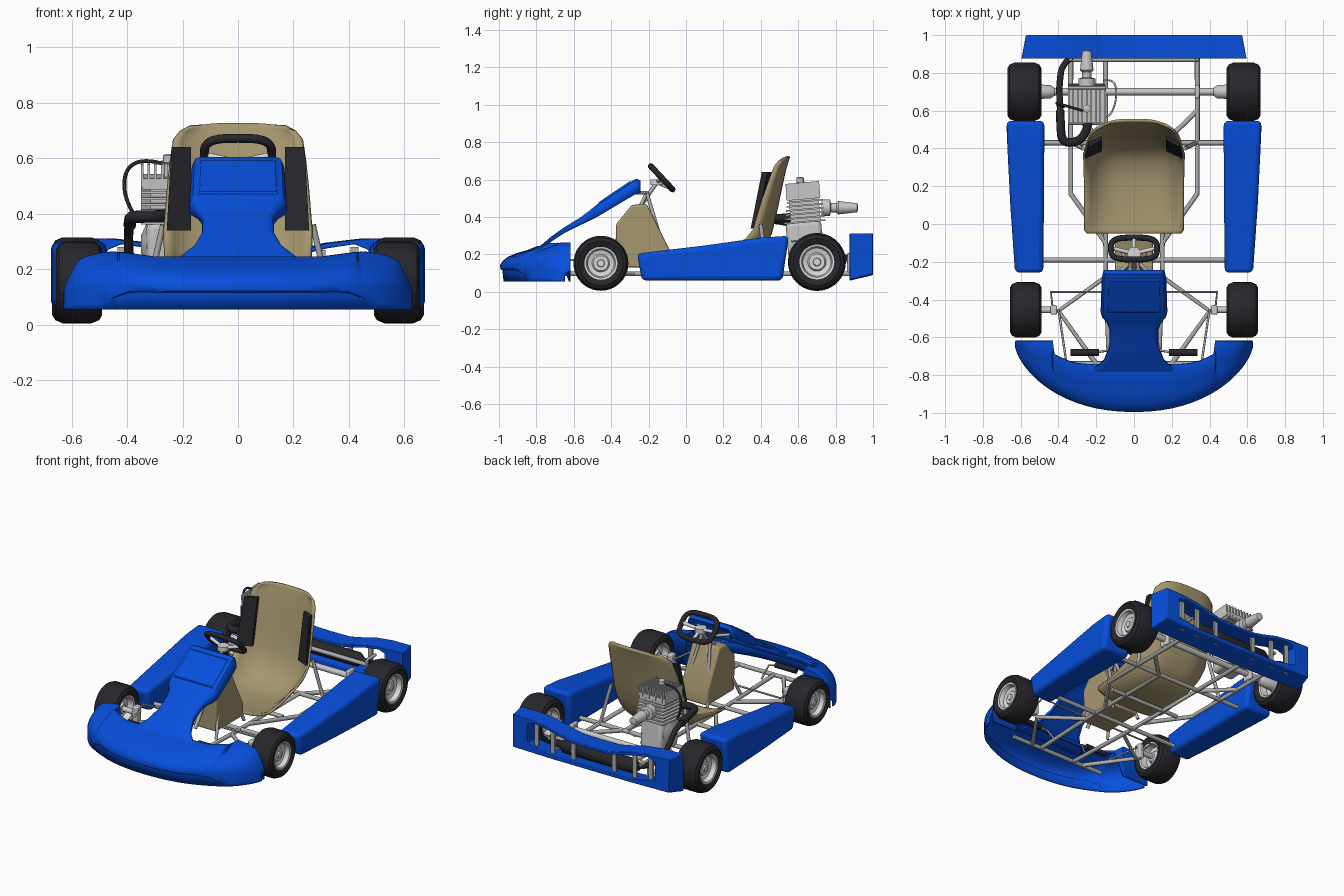
import bpy
import bmesh
from math import sin, cos, pi, radians, copysign
from mathutils import Vector, Matrix, Euler

default_cube = bpy.data.objects.get("Cube")
if default_cube:
    bpy.data.objects.remove(default_cube, do_unlink=True)


def material(name, red, green, blue):
    mat = bpy.data.materials.new(name)
    mat.use_nodes = True
    color = (red, green, blue, 1)
    mat.diffuse_color = color
    mat.node_tree.nodes["Principled BSDF"].inputs["Base Color"].default_value = color
    return mat


BLUE = material("blue plastic", .002, .078, .72)
TAN = material("tan shell", .38, .31, .16)
BLACK = material("black rubber", .02, .02, .025)
STEEL = material("steel tube", .42, .42, .41)
ALLOY = material("light alloy", .58, .58, .58)
WHITE = material("pale wheel metal", .7, .7, .7)


def finish(name, bm, mat, angle=35, bevel=0, thick=0, segments=3):
    """Turn a bmesh into a linked object with its modifiers and shading."""
    bmesh.ops.recalc_face_normals(bm, faces=bm.faces)
    mesh = bpy.data.meshes.new(name)
    bm.to_mesh(mesh)
    bm.free()
    mesh.materials.append(mat)
    obj = bpy.data.objects.new(name, mesh)
    bpy.context.collection.objects.link(obj)
    bpy.ops.object.select_all(action="DESELECT")
    obj.select_set(True)
    bpy.context.view_layer.objects.active = obj
    bpy.ops.object.shade_smooth_by_angle(angle=radians(angle))
    if thick:
        solid = obj.modifiers.new("thickness", "SOLIDIFY")
        solid.thickness, solid.offset = thick, 0
    if bevel:
        mod = obj.modifiers.new("soft edges", "BEVEL")
        mod.width, mod.segments = bevel, segments


def loft(rings, ring_closed=True, path_closed=False):
    """Skin a row of point rings."""
    bm = bmesh.new()
    rows = [[bm.verts.new(p) for p in ring] for ring in rings]
    n = len(rows[0])
    pairs = list(zip(rows, rows[1:])) + ([(rows[-1], rows[0])] if path_closed else [])
    for a, b in pairs:
        for i in range(n if ring_closed else n - 1):
            j = (i + 1) % n
            bm.faces.new((a[i], a[j], b[j], b[i]))
    if ring_closed and not path_closed:
        bm.faces.new(rows[0])
        bm.faces.new(rows[-1])
    return bm


def lathe(name, profile, place, mat, axis="X", steps=40, hollow=False):
    """Spin (along, radius) pairs round an axis."""
    turn = {"X": Matrix(), "Y": Matrix.Rotation(pi / 2, 4, "Z"),
            "Z": Matrix.Rotation(-pi / 2, 4, "Y")}[axis]
    rings = [[Vector(place) + turn @ Vector((a, r * cos(2 * pi * k / steps), r * sin(2 * pi * k / steps)))
              for k in range(steps)] for a, r in profile]
    finish(name, loft(rings, path_closed=hollow), mat)


def box(name, place, size, mat, turn=(0, 0, 0), bevel=0):
    bm = bmesh.new()
    spin = Euler([radians(t) for t in turn]).to_matrix().to_4x4()
    bmesh.ops.create_cube(bm, size=1, matrix=Matrix.Translation(place) @ spin @ Matrix.Diagonal((*size, 1)))
    finish(name, bm, mat, bevel=bevel)


def tubes(name, paths, radius, mat, both=False, smooth=False, closed=False):
    """Round tubes along paths, optionally repeated on the other side."""
    curve = bpy.data.curves.new(name, "CURVE")
    curve.dimensions = "3D"
    curve.bevel_depth, curve.bevel_resolution = radius, 3
    curve.use_fill_caps = True
    flips = (1, -1) if both else (1,)
    for path in paths:
        for flip in flips:
            line = curve.splines.new("NURBS" if smooth else "POLY")
            line.points.add(len(path) - 1)
            for point, (x, y, z) in zip(line.points, path):
                point.co = (x * flip, y, z, 1)
            line.use_cyclic_u = closed
            if smooth:
                line.order_u, line.use_endpoint_u = 3, not closed
    temp = bpy.data.objects.new(name, curve)
    bpy.context.collection.objects.link(temp)
    bpy.context.view_layer.update()
    mesh = bpy.data.meshes.new_from_object(temp.evaluated_get(bpy.context.evaluated_depsgraph_get()))
    bpy.data.objects.remove(temp, do_unlink=True)
    bm = bmesh.new()
    bm.from_mesh(mesh)
    bpy.data.meshes.remove(mesh)
    finish(name, bm, mat, angle=50)


# Wheels: hollow tyre, dished rim and hub
TYRE = [(-.8, .57), (-.94, .68), (-1, .81), (-.87, .93), (-.58, 1), (.58, 1), (.87, .93), (1, .81), (.94, .68), (.8, .57)]
RIM = [(-.6, .2), (-.3, .3), (-.35, .48), (-.84, .53), (-.87, .6), (.87, .6), (.84, .53),
       (.5, .48), (.42, .32), (.55, .27), (.55, .14), (.65, .12), (.65, .01)]
for end, x, y, z, half, radius in (("rear", .58, .7, .16, .09, .155), ("front", .573, -.455, .153, .083, .147)):
    for side, flip in (("left", 1), ("right", -1)):
        for part, shape, mat in (("tyre", TYRE, BLACK), ("rim", RIM, WHITE)):
            lathe(f"{end}_{side}_{part}", [(a * half * flip, r * radius) for a, r in shape], (x * flip, y, z), mat,
                  hollow=part == "tyre")
        if end == "rear":
            lathe(f"{side}_axle_hub", [(.42 * flip, .02), (.44 * flip, .035), (.53 * flip, .04)], (0, y, z), ALLOY)
lathe("rear_axle", [(-.53, .019), (.53, .019)], (0, .7, .16), ALLOY, steps=20)

# Front fairing: wide crescent shell
SECTION = [(0, 1), (.2, .99), (.43, .87), (.65, .79), (.83, .69), (.95, .57), (1, .45), (.99, .37), (.95, .34), (.92, 0)]
stations = [-.625, -.622, -.615] + [-.6 + .025 * i for i in range(7)] + [-.432, -.425] + [-.4 + .05 * i for i in range(9)]
stations += [-x for x in reversed(stations[:-1])]
rings = []
for x in stations:
    ax = abs(x)
    front = -.64 - .35 * max(0, 1 - (ax / .626) ** 2.2) ** .65
    back = -.622 if ax > .43 else -.745 + .055 * max(0, (ax - .25) / .175) ** 2
    height = .187 * max(0, 1 - (ax / .627) ** 9) ** .35 + .022 * max(0, min(1, (ax - .3) / .15)) * (ax < .59)
    ring = [(x, back, .055 + height * (0 if ax > .43 else .93))]
    blend = max(0, min(1, (ax - .38) / .12))
    for s, h in SECTION:
        if h < .4:
            s += (1 - s) * blend
            h *= 1 - .7 * blend
        ring.append((x, back + (front - back) * s, .055 + height * h))
    rings.append(ring)
finish("front_fairing", loft(rings, ring_closed=False), BLUE, angle=45, thick=.01)

# Upright front panel with a recessed plate
PANEL = [(-.82, .215, .27, .01), (-.77, .247, .21, .015), (-.72, .29, .155, .02), (-.65, .34, .126, .025),
         (-.56, .395, .124, .035), (-.52, .425, .14, .045), (-.49, .45, .165, .055), (-.465, .468, .172, .06),
         (-.29, .586, .166, .075), (-.265, .6, .161, .075), (-.245, .59, .155, .06)]
rings = [[(w * u, y, z - d * drop) for u, drop in
          ((-1, 1), (-.98, .3), (-.93, .07), (-.84, 0), (.84, 0), (.93, .07), (.98, .3), (1, 1))]
         for y, z, w, d in PANEL]
bm = loft(rings, ring_closed=False)
bmesh.ops.recalc_face_normals(bm, faces=bm.faces)
plate = [f for f in bm.faces if abs(f.calc_center_median().x) < .01 and -.4 < f.calc_center_median().y < -.35]
bmesh.ops.inset_region(bm, faces=plate, thickness=.01, depth=-.006)
finish("front_panel", bm, BLUE, thick=.01)

# Side pods
POD = [(-.235, -.262, .48, .63, .205), (.1, .1, .477, .655, .248), (.4, .4, .475, .67, .29), (.515, .55, .475, .675, .3)]
for side, flip in (("left", 1), ("right", -1)):
    rings = [[(a * flip, low, .06), (b * flip, low, .06), (b * flip, top, z), (a * flip, top, z)]
             for low, top, a, b, z in POD]
    finish(f"{side}_side_pod", loft(rings), BLUE, bevel=.024)

# Rear bumper: a hollow ring with a wavy top edge
OUTER = [(0, .25), (.13, .252), (.22, .27), (.32, .295), (.45, .31), (.59, .312), (.59, .065), (.3, .06), (0, .06)]
INNER = [(0, .23), (.13, .232), (.22, .25), (.32, .275), (.42, .29), (.47, .27), (.47, .13), (.3, .1), (0, .1)]


def both_halves(half):
    return half + [(-x, z) for x, z in reversed(half[1:-1])]


rings = [[(xo * 1.01, .875, zo), (xo * .97, 1, zo + (.03 if zo < .1 else 0)),
          (xi, 1, zi + (.015 if zo < .1 else 0)), (xi, .875, zi)]
         for (xo, zo), (xi, zi) in zip(both_halves(OUTER), both_halves(INNER))]
finish("rear_bumper", loft(rings, path_closed=True), BLUE, bevel=.004, segments=2)

# Seat shell: raised bolsters along a curved back
SEAT = [(-.05, .13, .245, 0, .04), (-.035, .127, .26, 0, .05), (.08, .122, .26, 0, .07), (.22, .12, .26, 0, .11),
        (.33, .14, .262, -.01, .14), (.41, .205, .265, -.045, .13), (.455, .32, .26, -.075, .07),
        (.485, .45, .252, -.075, .04), (.51, .57, .242, -.065, .02), (.53, .66, .23, -.055, .01),
        (.545, .71, .205, -.045, -.01), (.55, .725, .17, -.035, -.01)]
rings = []
for y, z, w, dy, dz in SEAT:
    us = [i / 8 for i in range(-8, 9)]
    rings.append([(w * copysign(abs(u) ** .85, u), y + dy * abs(u) ** 3, z + dz * abs(u) ** 3) for u in us])
finish("seat", loft(rings, ring_closed=False), TAN, angle=60, thick=.014)
for side, flip in (("left", 1), ("right", -1)):
    rings = [[(outer * flip, y, z), (.17 * flip, y + .04, z), (.17 * flip, y + .06, z), (outer * flip, y + .03, z)]
             for outer, y, z in ((.257, .346, .34), (.24, .405, .64))]
    finish(f"{side}_seat_pad", loft(rings), BLACK)

# Tank under the steering column
TANK = [(-.37, .13), (-.375, .36), (-.29, .465), (-.21, .47), (-.085, .22), (-.08, .13)]
finish("tank", loft([[(x, y, z) for y, z in TANK] for x in (-.1, .1)]), TAN, bevel=.012)

# Steering wheel, spokes and column
centre = Vector((0, -.13, .61))
tilt = Vector((0, -.68, .73))
normal = Vector((0, .73, .68))
rim = []
for k in range(32):
    a = 2 * pi * k / 32
    c, s = cos(a), sin(a)
    rim.append(centre + Vector((.122 * copysign(abs(c) ** .6, c), 0, 0)) + tilt * .085 * copysign(abs(s) ** .6, s))
tubes("steering_wheel", [rim], .016, BLACK, closed=True)
hub = centre - normal * .035
tubes("steering_spokes", [[hub, centre + Vector((.11, 0, 0))], [hub, centre - tilt * .08]], .011, WHITE, both=True)
lathe("steering_hub", [(-.015, .035), (.015, .035)], hub, WHITE, "Z", 20)
tubes("steering_column", [[hub, (0, -.45, .16)]], .012, STEEL)
tubes("column_supports", [[(.1, -.08, .1), (.03, -.21, .53)], [(.03, -.21, .53), (.12, -.3, .53)],
                          [(.12, -.4, .1), (.03, -.21, .53)]], .01, STEEL, both=True)

# Tube chassis
Z = .097
tubes("chassis_rails", [
    [(.335, .9, Z), (.335, .16, Z), (.15, -.1, Z), (.15, -.28, Z), (.4, -.46, Z), (.2, -.74, Z)],
    [(.15, -.25, Z), (.13, -.74, Z)],
    [(.15, -.1, Z), (.15, .42, Z), (.335, .6, Z)]], .0135, STEEL, both=True)
tubes("engine_rail", [[(-.15, .42, Z), (-.15, .87, Z)]], .0135, STEEL)
tubes("chassis_cross_tubes", [[(-w, y, z), (w, y, z)] for w, y, z in
                              ((.52, .43, Z), (.52, -.19, Z), (.34, .87, .17), (.26, .1, Z), (.35, -.74, Z))],
      .0135, STEEL)
tubes("struts", [[(.33, .43, Z), (.27, .4, .36)], [(.335, .87, Z), (.335, .87, .2), (.335, .96, .2)],
                 [(.335, .7, Z), (.335, .7, .2)], [(.5, -.15, Z), (.5, .4, Z)]], .011, STEEL, both=True)
for side, flip in (("left", 1), ("right", -1)):
    for place, x, height in (("inner", .15, .17), ("middle", .3, .19), ("outer", .42, .2)):
        box(f"{side}_{place}_bumper_stay", (x * flip, .965, .08 + height / 2), (.03, .012, height), STEEL)
    box(f"{side}_bearing", (.335 * flip, .7, .16), (.025, .07, .09), ALLOY, bevel=.008)
    box(f"{side}_steering_knuckle", (.425 * flip, -.455, .15), (.035, .05, .1), ALLOY, bevel=.008)
    lathe(f"{side}_stub_axle", [(.42 * flip, .017), (.55 * flip, .017)], (0, -.455, .153), ALLOY, steps=16)
tubes("tie_rods", [[(0, -.36, .17), (.44, -.36, .17), (.43, -.45, .15)]], .006, STEEL, both=True)
tubes("pedal_rods", [[(.36, -.72, .17), (.4, -.45, .17)], [(.12, -.62, .11), (.14, -.67, .19), (.2, -.68, .2)]],
      .006, STEEL, both=True)
tubes("pedals", [[(.185, -.68, .2), (.335, -.68, .2)]], .018, BLACK, both=True)

# Engine: crankcase, finned barrel and head, plug and intake
ex, ey = -.25, .635
box("crankcase", (ex, ey, .28), (.16, .19, .2), ALLOY, (5, 0, 0), .025)
box("barrel_core", (ex, ey, .43), (.13, .16, .14), ALLOY, (5, 0, 0))
for i in range(6):
    box(f"barrel_fin_{i}", (ex, ey, .375 + .022 * i), (.2, .22 - .006 * i, .009), ALLOY, (5, 0, 0))
box("engine_head", (ex, ey - .01, .515), (.19, .18, .04), ALLOY, (5, 0, 0))
for i in range(9):
    box(f"head_fin_{i}", (ex + .024 * (i - 4), ey - .01, .545), (.009, .18, .08), ALLOY, (5, 0, 0))
lathe("spark_plug", [(0, .018), (.07, .016), (.075, .02), (.1, .02), (.105, .01)], (ex, ey - .025, .51), ALLOY, "Z", 16)
lathe("intake", [(-.03, .045), (.015, .045), (.02, .024), (.05, .026), (.06, .036), (.16, .024), (.165, .01)],
      (ex, .755, .45), ALLOY, "Y", 24)
lathe("clutch_cover", [(-.1, .03), (-.08, .075), (-.04, .08)], (ex, ey, .29), ALLOY, steps=28)

# Exhaust, muffler and hoses
tubes("exhaust_bend", [[(-.24, .56, .4), (-.25, .45, .39), (-.38, .42, .39), (-.39, .53, .38), (-.39, .6, .36)]],
      .023, BLACK, smooth=True)
tubes("exhaust_tail", [[(-.39, .58, .365), (-.395, .68, .35), (-.395, .74, .26), (-.38, .86, .17), (-.28, .92, .16)]],
      .017, BLACK, smooth=True)
lathe("muffler", [(-.3, .02), (-.26, .045), (.24, .045), (.28, .02), (.33, .02)], (0, .92, .16), BLACK, steps=24)
tubes("fuel_hose", [[(-.27, .6, .58), (-.34, .62, .6), (-.41, .64, .56), (-.41, .64, .45), (-.37, .62, .39)]],
      .007, BLACK, smooth=True)
tubes("breather_loop", [[(-.16, .76, .27), (-.1, .77, .28), (-.09, .66, .28), (-.13, .56, .27), (-.16, .57, .27)]],
      .005, ALLOY, smooth=True)
